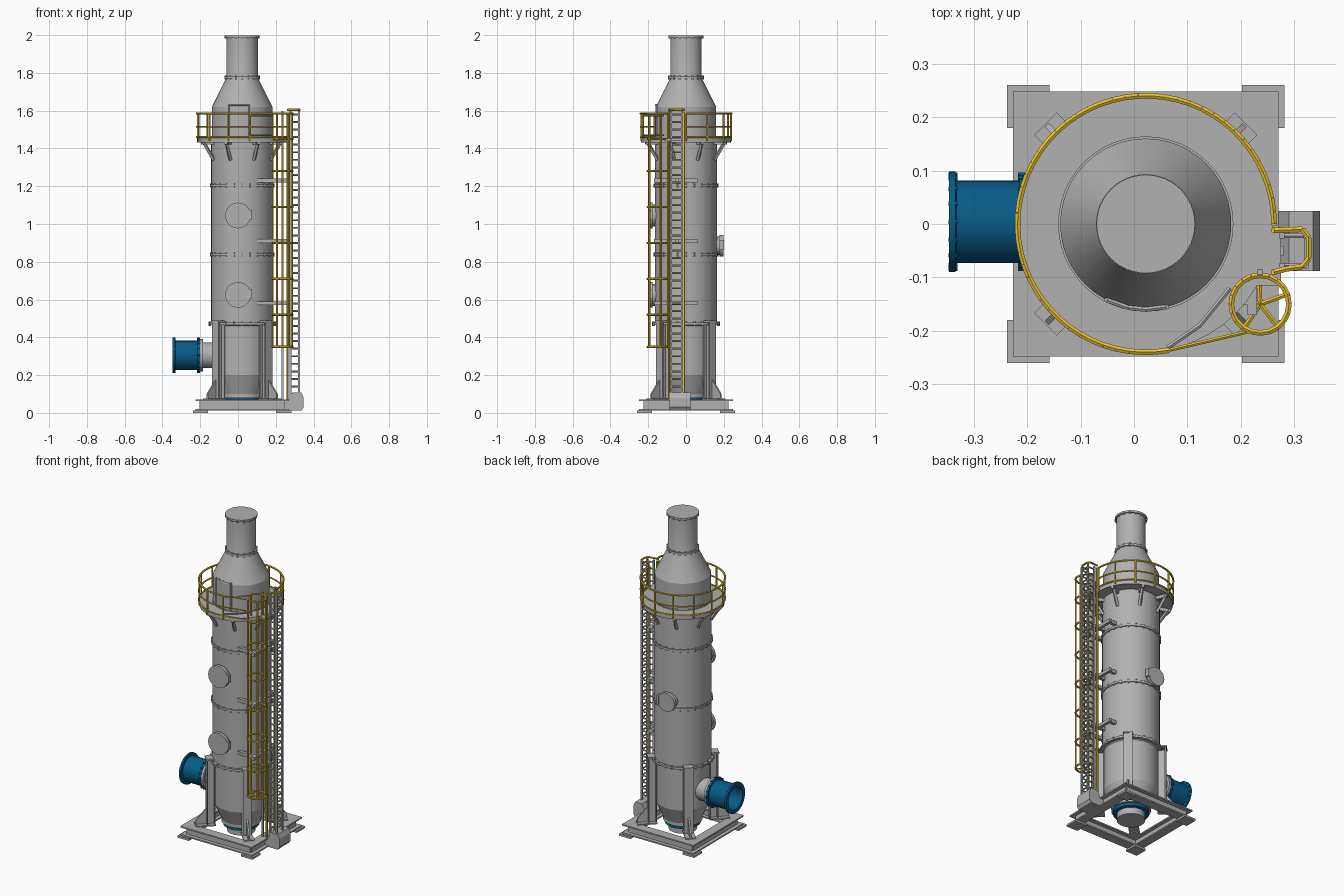
import bpy, bmesh, math
from math import pi, cos, sin, radians
from mathutils import Vector, Matrix

if "Cube" in bpy.data.objects:
    bpy.data.objects.remove(bpy.data.objects["Cube"])

CX = 0.022  # vessel axis


def material(name, rgb):
    m = bpy.data.materials.new(name)
    m.use_nodes = True
    m.diffuse_color = (*rgb, 1)
    m.node_tree.nodes["Principled BSDF"].inputs["Base Color"].default_value = (*rgb, 1)
    return m


GREY = material("grey steel", (0.44, 0.44, 0.44))
YELLOW = material("safety yellow", (0.9, 0.6, 0.035))
BLUE = material("duct blue", (0.002, 0.105, 0.245))


def finish(bm, name, mat):
    bmesh.ops.recalc_face_normals(bm, faces=bm.faces)
    me = bpy.data.meshes.new(name)
    bm.to_mesh(me)
    bm.free()
    me.materials.append(mat)
    ob = bpy.data.objects.new(name, me)
    bpy.context.collection.objects.link(ob)
    return ob


def box(bm, x0, x1, y0, y1, z0, z1, spin=0.0):
    """Box from its limits, spun about the vessel axis."""
    m = Matrix.Translation(((x0 + x1) / 2, (y0 + y1) / 2, (z0 + z1) / 2))
    m = m @ Matrix.Diagonal((x1 - x0, y1 - y0, z1 - z0, 1))
    if spin:
        m = Matrix.Translation((CX, 0, 0)) @ Matrix.Rotation(spin, 4, 'Z') @ m
    bmesh.ops.create_cube(bm, size=1, matrix=m)


def rod(bm, a, b, r, sides=6):
    a, b = Vector(a), Vector(b)
    d = b - a
    m = Matrix.Translation((a + b) / 2) @ d.to_track_quat('Z', 'Y').to_matrix().to_4x4()
    bmesh.ops.create_cone(bm, cap_ends=True, segments=sides, radius1=r, radius2=r,
                          depth=d.length, matrix=m)


def path(bm, pts, r):
    for a, b in zip(pts, pts[1:]):
        rod(bm, a, b, r)


def arc(cx, cy, r, z, a0, a1, n=48):
    return [(cx + r * cos(radians(a0 + (a1 - a0) * i / n)),
             cy + r * sin(radians(a0 + (a1 - a0) * i / n)), z) for i in range(n + 1)]


def polar(r, ang, z):
    return (CX + r * cos(ang), r * sin(ang), z)


def lathe(bm, profile, matrix, seg=48):
    """Revolve (radius, height) points about local z, as the first shape in bm."""
    vs = [bm.verts.new((r, 0, z)) for r, z in profile]
    es = [bm.edges.new(p) for p in zip(vs, vs[1:])]
    bmesh.ops.spin(bm, geom=vs + es, cent=(0, 0, 0), axis=(0, 0, 1),
                   angle=2 * pi, steps=seg, use_duplicate=False)
    bmesh.ops.remove_doubles(bm, verts=bm.verts, dist=1e-5)
    bmesh.ops.transform(bm, matrix=matrix, verts=bm.verts)


AXIS = Matrix.Translation((CX, 0, 0))

# Vessel shell with cone and stack
bm = bmesh.new()
lathe(bm, [(0, .02), (.08, .02), (.08, .08), (.112, .08), (.112, .1), (.155, .2), (.155, .46),
           (.164, .47), (.164, 1.46), (.16, 1.46), (.16, 1.62), (.088, 1.765), (.083, 1.78),
           (.083, 1.998), (0, 1.998)], AXIS)
finish(bm, "vessel_shell", GREY)

# Bolted flanges
for i, (z, r, n) in enumerate([(.472, .178, 24), (.838, .171, 24), (1.204, .171, 24),
                               (1.775, .093, 16), (1.992, .092, 16)]):
    bm = bmesh.new()
    lathe(bm, [(r - .02, z - .006), (r, z - .006), (r, z + .006), (r - .02, z + .006)], AXIS)
    for k in range(n):
        a = 2 * pi * k / n
        rod(bm, polar(r - .004, a, z - .011), polar(r - .004, a, z + (.006 if z > 1.9 else .011)), .005)
    finish(bm, f"bolted_flange_{i + 1}", GREY)

# Bottom outlet flange
bm = bmesh.new()
lathe(bm, [(.078, .06), (.102, .06), (.102, .08), (.078, .08)], AXIS)
finish(bm, "outlet_flange", BLUE)

# Side nozzle and open blue duct, pointing along -x
SIDE = Matrix.Translation((0, .004, .305)) @ Matrix.Rotation(-pi / 2, 4, 'Y')
bm = bmesh.new()
lathe(bm, [(.068, .1), (.068, .186), (.086, .186), (.086, .2), (0, .2)], SIDE)
finish(bm, "inlet_nozzle", GREY)
bm = bmesh.new()
lathe(bm, [(.07, .2), (.088, .2), (.088, .214), (.077, .214), (.077, .332), (.094, .334),
           (.094, .346), (.07, .346), (.07, .2)], SIDE)
finish(bm, "inlet_duct", BLUE)
bm = bmesh.new()
for k in range(16):
    a = 2 * pi * k / 16
    for x in (-.207, -.337):
        y, z = .004 + .088 * cos(a), .305 + .088 * sin(a)
        rod(bm, (x - .01, y, z), (x + .007, y, z), .005)
finish(bm, "duct_bolts", BLUE)

# Manholes: two in front, one at the back
for name, z, side, r in (("lower_manhole", .625, -1, .068), ("upper_manhole", 1.045, -1, .068),
                         ("back_manhole", .885, 1, .058)):
    bm = bmesh.new()
    m = Matrix.Translation((0, 0, z)) @ Matrix.Rotation(-side * pi / 2, 4, 'X')
    lathe(bm, [(r - .01, .1), (r - .01, .178), (r, .178), (r, .198), (0, .198)], m, 32)
    box(bm, r - .01, r + .006, side * .19 - .012, side * .19 + .012, z - .02, z + .03)
    finish(bm, name, GREY)

# Support legs with gussets, on the diagonals
for name, deg in (("back_left", 45), ("back_right", 135), ("front_right", 225), ("front_left", 315)):
    bm = bmesh.new()
    s = radians(deg)
    box(bm, .152, .158, -.025, .025, .07, .47, s)
    box(bm, .158, .194, -.005, .005, .07, .47, s)
    box(bm, .194, .201, -.025, .025, .07, .48, s)
    box(bm, .15, .265, -.03, .03, .068, .076, s)
    box(bm, .145, .205, -.028, .028, .478, .488, s)
    tri = [bm.verts.new((r, w, z)) for w in (-.005, .005)
           for r, z in ((.195, .075), (.262, .075), (.262, .1), (.195, .18))]
    bm.faces.new(tri[:4])
    bm.faces.new(tri[4:])
    for i in range(4):
        j = (i + 1) % 4
        bm.faces.new((tri[i], tri[j], tri[j + 4], tri[i + 4]))
    bmesh.ops.transform(bm, verts=tri, matrix=AXIS @ Matrix.Rotation(s, 4, 'Z'))
    finish(bm, name + "_leg", GREY)

# Base frame of I-beams, corner plates and foot pads
bm = bmesh.new()
for k in range(4):
    s = k * pi / 2 + 2 * pi
    box(bm, .19, .248, -.248, .248, .012, .02, s)
    box(bm, .19, .248, -.248, .248, .062, .07, s)
    box(bm, .213, .225, -.22, .22, .02, .062, s)
    box(bm, .14, .2, .14, .2, .06, .069, s)
    box(bm, .18, .26, .18, .26, 0, .012, s)
finish(bm, "base_frame", GREY)

# Service platform with brackets
bm = bmesh.new()
lathe(bm, [(.155, 1.44), (.232, 1.44), (.238, 1.432), (.238, 1.455), (.155, 1.455), (.155, 1.44)], AXIS)
box(bm, .15, .275, -.115, -.01, 1.44, 1.453)
for k in range(8):
    a = pi / 8 + k * pi / 4
    rod(bm, polar(.163, a, 1.34), polar(.222, a, 1.435), .01, 4)
    box(bm, .155, .232, -.008, .008, 1.42, 1.44, a)
finish(bm, "service_platform", GREY)

# Platform railing, running on to the cage
bm = bmesh.new()
for z, r in ((1.585, .006), (1.515, .005), (1.46, .005)):
    path(bm, arc(CX, 0, .24, z, 0, 280), r)
    rod(bm, polar(.24, radians(280), z), (.22, -.2, z), .004)
for k in range(11):
    a = radians(28 * k)
    rod(bm, polar(.24, a, 1.44), polar(.24, a, 1.585), .005)
finish(bm, "platform_railing", YELLOW)
bm = bmesh.new()
for z in (1.47, 1.575):
    path(bm, [polar(.235, radians(280), z), polar(.215, radians(298), z), (.18, -.12, z)], .005)
finish(bm, "platform_gate", GREY)

# Door frame lying on the upper shell
bm = bmesh.new()
door = [polar(.16, radians(a), z) for a, z in ((243, 1.46), (243, 1.63), (258, 1.63), (270, 1.63),
                                               (284, 1.63), (284, 1.46))]
path(bm, door, .005)
finish(bm, "shell_door_frame", GREY)

# Safety cage beside the vessel
bm = bmesh.new()
GX, GY, GR = .236, -.15, .054
hoops = (.35, .52, .71, .9, 1.09, 1.28, 1.45, 1.585)
for z in hoops:
    path(bm, arc(GX, GY, GR, z, 0, 360, 20), .006)
for k in range(5):
    b = radians(20 + 72 * k)
    x, y = GX + GR * cos(b), GY + GR * sin(b)
    rod(bm, (x, y, hoops[0]), (x, y, hoops[-1]), .0055)
    rod(bm, (GX, GY, hoops[0]), (x, y, hoops[0]), .005)
finish(bm, "safety_cage", YELLOW)

# Yellow ladder rails with a rounded handrail at the top
bm = bmesh.new()
for y in (-.09, -.012):
    rod(bm, (.262, y, .07), (.262, y, 1.59), .006)
path(bm, [(.262, -.09, 1.605), (.285, -.084, 1.605), (.315, -.08, 1.605), (.327, -.065, 1.605),
          (.327, -.025, 1.605), (.315, -.01, 1.605), (.262, -.012, 1.605)], .006)
finish(bm, "ladder_handrails", YELLOW)

# Grey ladder tower
bm = bmesh.new()
XA, XB, YA, YB = .277, .322, -.078, -.022
for x, y in ((XA, YA), (XB, YA), (XB, YB), (XA, YB), (.235, -.09)):
    box(bm, x - .005, x + .005, y - .005, y + .005, .07, 1.598)
for k in range(38):
    z = .1 + .04 * k
    path(bm, [(XA, YA, z), (XB, YA, z), (XB, YB, z), (XA, YB, z)], .005)
finish(bm, "ladder_tower", GREY)

# Rounded footing box under the ladder
bm = bmesh.new()
outline = [(.235, .012), (.335, .012), (.348, .03), (.348, .08), (.335, .107), (.29, .107), (.27, .07), (.235, .07)]
face = bm.faces.new([bm.verts.new((x, -.088, z)) for x, z in outline])
ext = bmesh.ops.extrude_face_region(bm, geom=[face], use_keep_orig=True)
bmesh.ops.translate(bm, vec=(0, .112, 0), verts=[v for v in ext["geom"] if isinstance(v, bmesh.types.BMVert)])
finish(bm, "ladder_footing", GREY)

# Wall brackets carrying the ladders
bm = bmesh.new()
for z in (.58, .91, 1.23):
    box(bm, .212, .23, -.17, .06, z - .01, z + .01)
    box(bm, .1, .23, -.152, -.132, z - .01, z + .01)
    for y, end in ((-.05, .28), (.045, .23)):
        box(bm, .15, end, y - .009, y + .009, z - .01, z + .01)
finish(bm, "ladder_brackets", GREY)

# Smooth round parts, keeping hard edges
bpy.ops.object.select_all(action='DESELECT')
for ob in bpy.context.collection.objects:
    if ob.type == 'MESH':
        ob.select_set(True)
        bpy.context.view_layer.objects.active = ob
bpy.ops.object.shade_smooth_by_angle(angle=radians(22))
